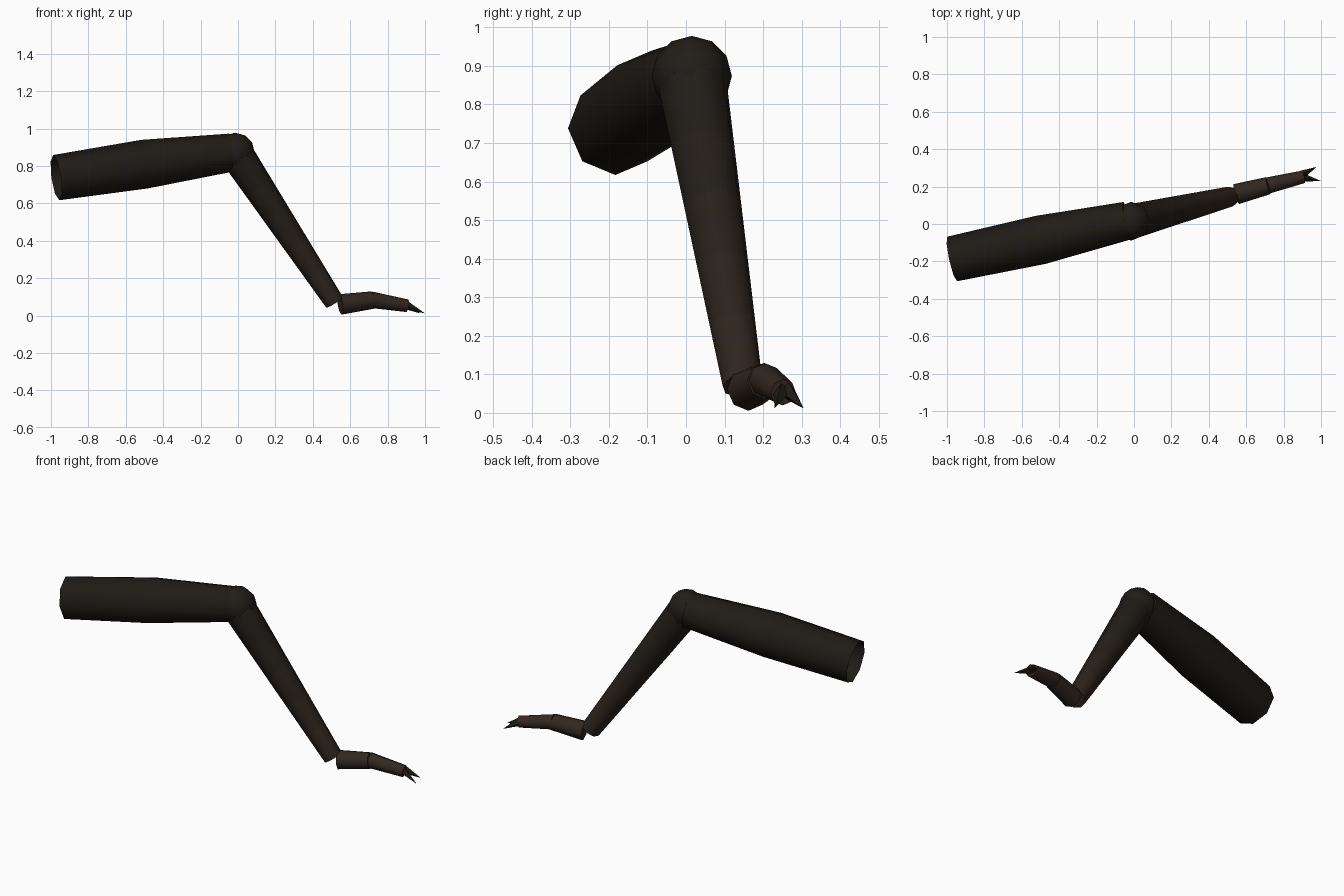
import bpy, bmesh
from math import cos, sin, pi
from mathutils import Vector

if "Cube" in bpy.data.objects:
    bpy.data.objects.remove(bpy.data.objects["Cube"])

DARK, BROWN = (0.013, 0.011, 0.008), (0.034, 0.021, 0.015)


def material(t):
    # blend from black chitin (0) to brown (1)
    name = f"chitin_{int(t * 100)}"
    m = bpy.data.materials.get(name) or bpy.data.materials.new(name)
    m.diffuse_color = [a + (b - a) * t for a, b in zip(DARK, BROWN)] + [1]
    m.use_nodes = True
    m.node_tree.nodes["Principled BSDF"].inputs["Base Color"].default_value = m.diffuse_color
    return m


def finish(name, bm, tones, angle):
    me = bpy.data.meshes.new(name)
    bmesh.ops.recalc_face_normals(bm, faces=bm.faces)
    bm.to_mesh(me)
    bm.free()
    for t in tones:
        me.materials.append(material(t))
    ob = bpy.data.objects.new(name, me)
    bpy.context.collection.objects.link(ob)
    bpy.ops.object.select_all(action='DESELECT')
    ob.select_set(True)
    bpy.context.view_layer.objects.active = ob
    bpy.ops.object.shade_smooth_by_angle(angle=angle)
    return ob


def tube(name, stations, tones, sides=8, caps=(True, True), angle=pi / 3):
    # stations: (centre, radius); one tone per section between stations
    bm = bmesh.new()
    axis = (Vector(stations[-1][0]) - Vector(stations[0][0])).normalized()
    side = axis.cross(Vector((0, 0, 1))).normalized()
    up = side.cross(axis)
    rings = []
    for c, r in stations:
        if r == 0:
            rings.append([bm.verts.new(c)] * sides)
        else:
            rings.append([bm.verts.new(Vector(c) + r * (cos(a) * up + sin(a) * side))
                          for a in (2 * pi * k / sides for k in range(sides))])
    for i, (a, b) in enumerate(zip(rings, rings[1:])):
        for k in range(sides):
            n = (k + 1) % sides
            quad = [a[k], a[n], b[n], b[k]]
            f = bm.faces.new(list(dict.fromkeys(quad)))
            f.material_index = i
    if caps[0]:
        bm.faces.new(rings[0])
    if caps[1] and stations[-1][1] > 0:
        bm.faces.new(rings[-1]).material_index = len(tones) - 1
    return finish(name, bm, tones, angle)


# thigh, open where it would join the body
tube("thigh", [((-0.972, -0.187, 0.738), 0.122), ((-0.5, -0.085, 0.81), 0.131),
               ((-0.035, 0.018, 0.872), 0.102)], [0, 0.05], caps=(False, True))

# knee ball
bm = bmesh.new()
bmesh.ops.create_uvsphere(bm, u_segments=8, v_segments=6, radius=0.104)
bmesh.ops.translate(bm, verts=bm.verts, vec=(-0.015, 0.015, 0.874))
finish("knee", bm, [0.1], pi / 3)

# shin, turning brown toward the foot
top, bottom = Vector((0.005, 0.018, 0.845)), Vector((0.516, 0.147, 0.072))
steps = 5
tube("shin", [(top.lerp(bottom, i / steps), 0.092 - 0.038 * i / steps)
              for i in range(steps + 1)], [0.1, 0.2, 0.35, 0.5, 0.7])

# foot segments
tube("foot_rear", [((0.547, 0.16, 0.06), 0.055), ((0.718, 0.205, 0.083), 0.047)], [0.9])
tube("foot_front", [((0.712, 0.205, 0.085), 0.044), ((0.905, 0.252, 0.053), 0.034)], [1])

# pair of claws
for name, base, tip in (("claw_left", (0.895, 0.262, 0.058), (0.975, 0.305, 0.012)),
                        ("claw_right", (0.895, 0.25, 0.058), (1.0, 0.23, 0.012))):
    tube(name, [(base, 0.024), (tip, 0)], [0], sides=4, angle=pi / 6)
